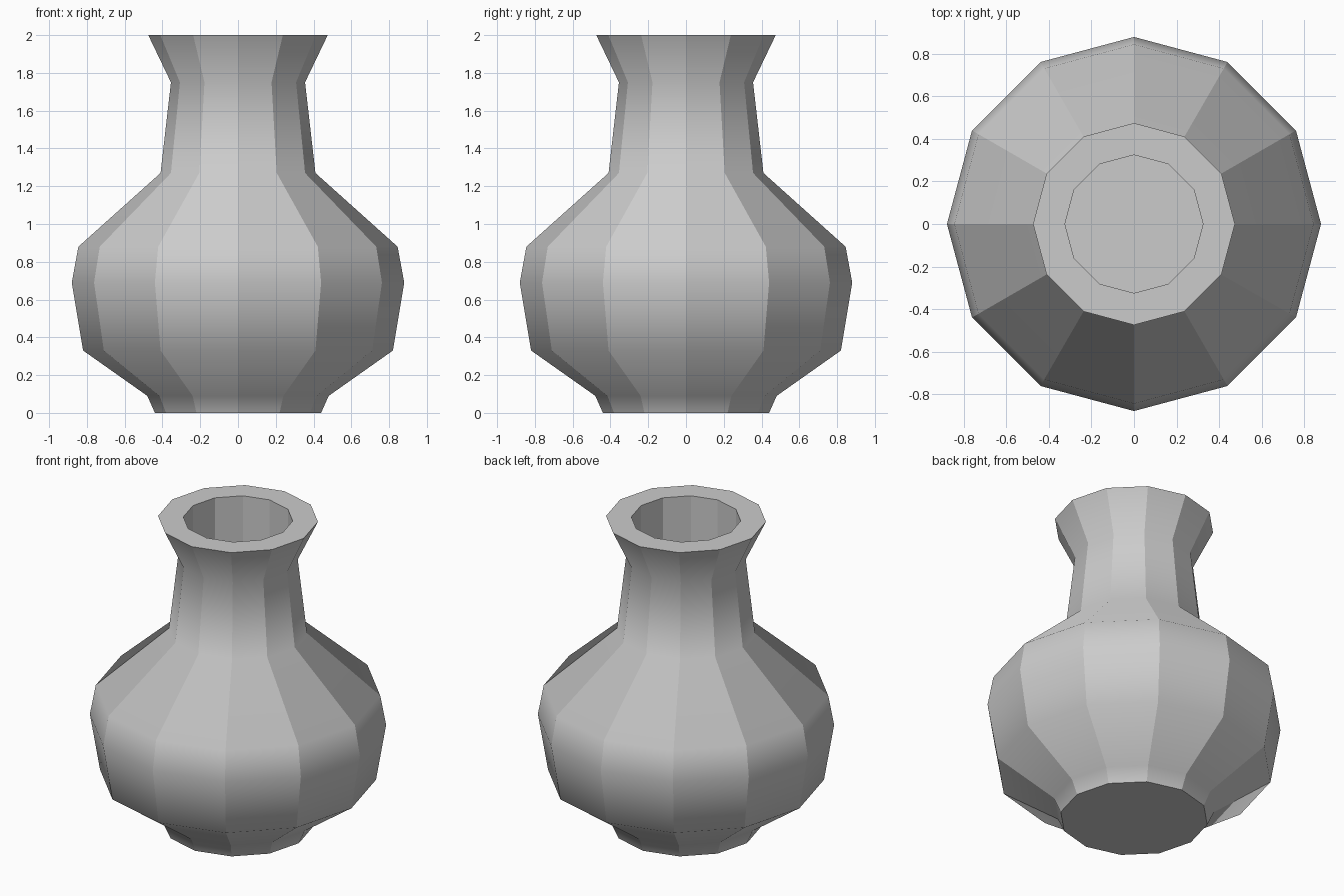
import bpy, bmesh
from math import cos, sin, pi

if "Cube" in bpy.data.objects:
    bpy.data.objects.remove(bpy.data.objects["Cube"])

SIDES = 12
# Profile (radius, height): foot, belly, neck, flared lip, then down the inner wall
PROFILE = [(0.44, 0.0), (0.48, 0.09), (0.82, 0.33), (0.88, 0.69), (0.845, 0.88),
           (0.41, 1.27), (0.355, 1.75), (0.475, 2.0), (0.325, 2.0), (0.325, 0.1)]
SHARP_RINGS = {0, 7, 8, 9}  # base edge, lip edges, inner floor edge

bm = bmesh.new()
rings = [[bm.verts.new((r * cos(2 * pi * i / SIDES), r * sin(2 * pi * i / SIDES), z))
          for i in range(SIDES)] for r, z in PROFILE]

# Walls
for lower, upper in zip(rings, rings[1:]):
    for i in range(SIDES):
        j = (i + 1) % SIDES
        bm.faces.new((lower[i], lower[j], upper[j], upper[i]))

# Base underside and inner floor
bm.faces.new(rings[0][::-1])
bm.faces.new(rings[-1])

# Smooth up the profile, crisp facets around the body
for face in bm.faces:
    face.smooth = True
ring_of = {v: k for k, ring in enumerate(rings) for v in ring}
for edge in bm.edges:
    a, b = (ring_of[v] for v in edge.verts)
    edge.smooth = a == b and a not in SHARP_RINGS

mesh = bpy.data.meshes.new("vase")
bm.to_mesh(mesh)
bm.free()
vase = bpy.data.objects.new("vase", mesh)
bpy.context.collection.objects.link(vase)
